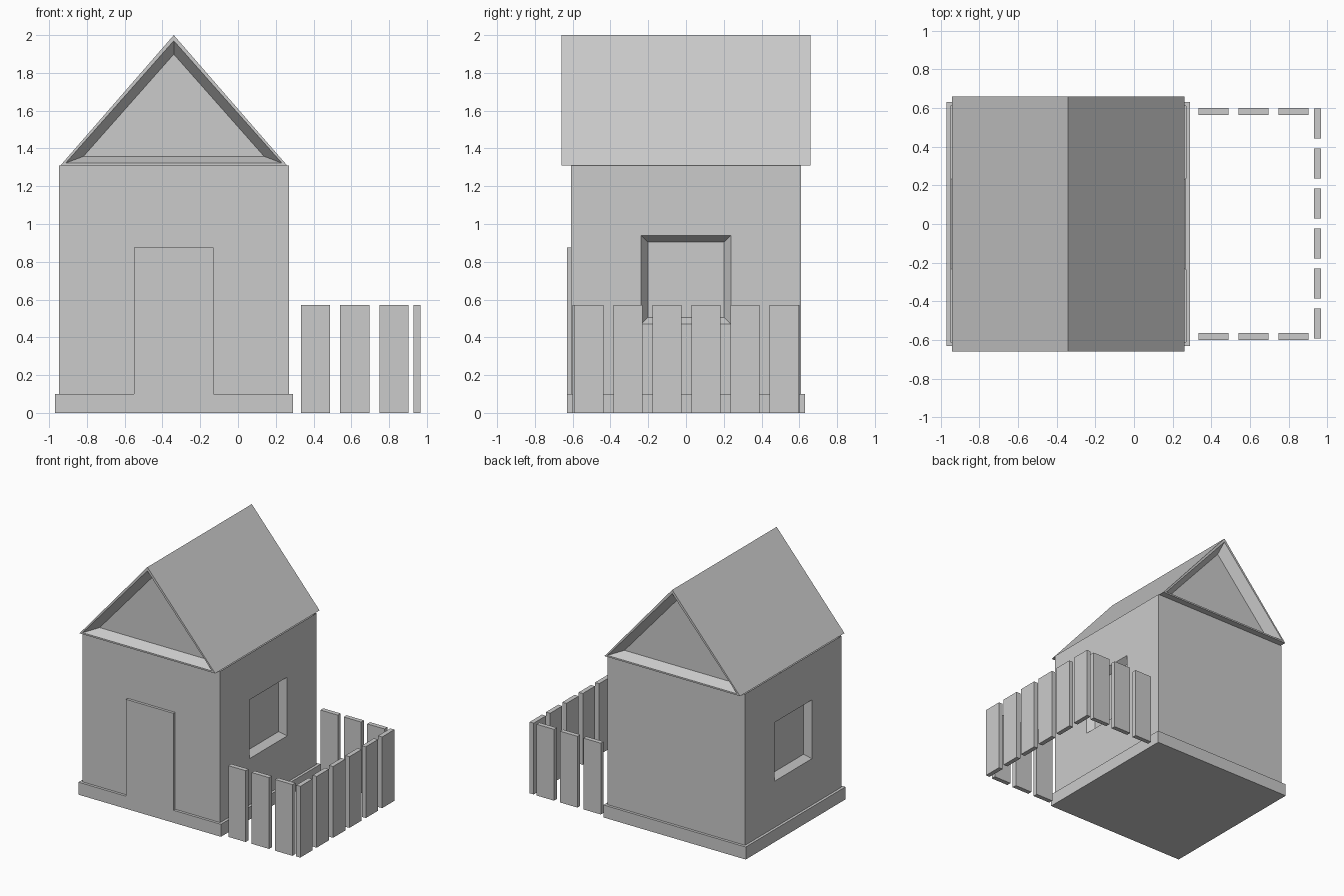
import bpy, bmesh
from mathutils import Matrix, Vector

if "Cube" in bpy.data.objects:
    bpy.data.objects.remove(bpy.data.objects["Cube"])

CX = -0.34  # centre line of the house


def finish(bm, name):
    bmesh.ops.recalc_face_normals(bm, faces=bm.faces)
    me = bpy.data.meshes.new(name)
    bm.to_mesh(me)
    bm.free()
    ob = bpy.data.objects.new(name, me)
    bpy.context.collection.objects.link(ob)
    return ob


def add_box(bm, lo, hi):
    lo, hi = Vector(lo), Vector(hi)
    m = Matrix.Translation((lo + hi) / 2) @ Matrix.Diagonal((*(hi - lo), 1))
    return bmesh.ops.create_cube(bm, size=1, matrix=m)["verts"]


def facing(bm, axis):
    bm.normal_update()
    return max(bm.faces, key=lambda f: (f.normal.dot(Vector(axis)) > 0.9, f.calc_area()))


def sink(bm, face, depth, scale):
    """Tapered recess: push a copy of the face inwards and shrink it."""
    normal = face.normal.copy()
    bmesh.ops.inset_individual(bm, faces=[face], thickness=0.01)
    return normal, depth, scale


def recess(bm, face, depth, scale):
    normal = face.normal.copy()
    rim = [v.co.copy() for v in face.verts]
    centre = sum(rim, Vector()) / len(rim)
    bmesh.ops.inset_individual(bm, faces=[face], thickness=0.01)
    for v, co in zip(face.verts, [min(rim, key=lambda c: (c - v.co).length) for v in face.verts]):
        v.co = centre + (co - centre) * scale - normal * depth


# House body: stepped plinth and walls in one mesh
bm = bmesh.new()
add_box(bm, (CX - 0.63, -0.63, 0), (CX + 0.63, 0.63, 0.1))
top = facing(bm, (0, 0, 1))
bmesh.ops.inset_individual(bm, faces=[top], thickness=0.03)
bm.normal_update()
ext = bmesh.ops.extrude_discrete_faces(bm, faces=[top])["faces"][0]
for v in ext.verts:
    v.co.z = 1.31
bmesh.ops.delete(bm, geom=[ext], context="FACES_ONLY")

# Window recess on both side walls
for side in (1, -1):
    wall = facing(bm, (side, 0, 0))
    bmesh.ops.inset_individual(bm, faces=[wall], thickness=0.2)
    for v in wall.verts:
        v.co.y = 0.237 if v.co.y > 0 else -0.237
        v.co.z = 0.94 if v.co.z > 0.7 else 0.47
    recess(bm, wall, 0.05, 0.85)
finish(bm, "house_walls")

# Door slab, flush with the plinth front
bm = bmesh.new()
add_box(bm, (CX - 0.21, -0.63, 0.1), (CX + 0.21, -0.6, 0.875))
finish(bm, "door")

# Gable roof with sunken triangular ends
bm = bmesh.new()
profile = [(CX - 0.6, 1.31), (CX + 0.6, 1.31), (CX, 2.0)]
rings = [[bm.verts.new((x, y, z)) for x, z in profile] for y in (-0.66, 0.66)]
for i in range(3):
    j = (i + 1) % 3
    bm.faces.new((rings[0][i], rings[0][j], rings[1][j], rings[1][i]))
gables = [bm.faces.new(r) for r in rings]
bmesh.ops.recalc_face_normals(bm, faces=bm.faces)
bm.normal_update()
for gable in gables:
    bmesh.ops.inset_individual(bm, faces=[gable], thickness=0.03)
    bm.normal_update()
    recess(bm, gable, 0.08, 0.835)
finish(bm, "roof")

# Picket fence: three on front and back, six along the side
for name, y in (("fence_front", -0.582), ("fence_back", 0.582)):
    bm = bmesh.new()
    for i in range(3):
        x = 0.411 + i * 0.207
        add_box(bm, (x - 0.077, y - 0.018, 0), (x + 0.077, y + 0.018, 0.57))
    finish(bm, name)
bm = bmesh.new()
for i in range(6):
    y = -0.515 + i * 0.207
    add_box(bm, (0.93, y - 0.077, 0), (0.966, y + 0.077, 0.57))
finish(bm, "fence_side")
